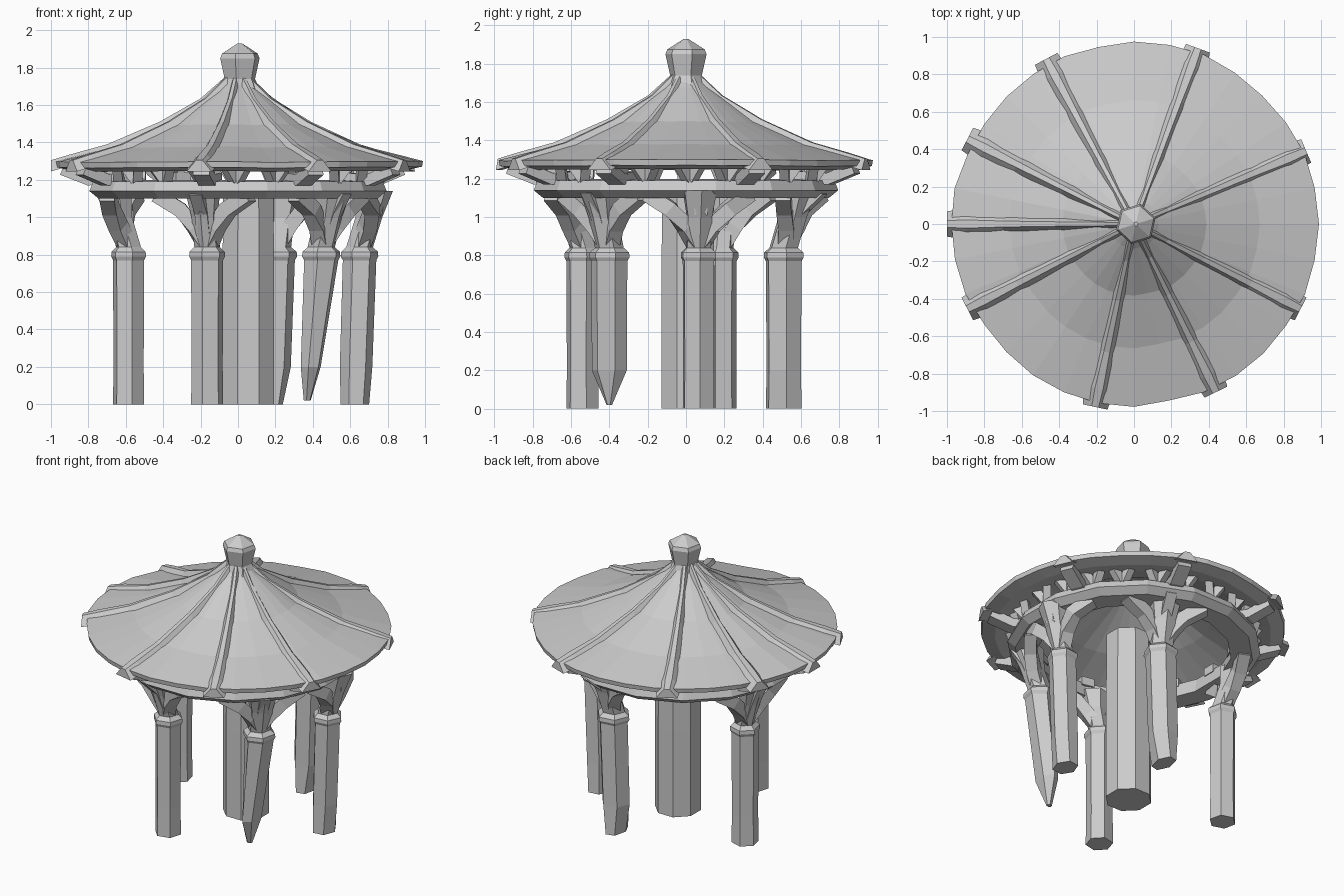
import bpy, bmesh, math, random
from mathutils import Vector

if "Cube" in bpy.data.objects:
    bpy.data.objects.remove(bpy.data.objects["Cube"])

random.seed(4)


def finish(bm, name):
    bmesh.ops.recalc_face_normals(bm, faces=bm.faces)
    me = bpy.data.meshes.new(name)
    bm.to_mesh(me)
    bm.free()
    ob = bpy.data.objects.new(name, me)
    bpy.context.collection.objects.link(ob)
    return ob


def loft(bm, rings, closed=False):
    """Skin equal-length rings of points; cap the ends or close the loop."""
    vs = [[bm.verts.new(p) for p in r] for r in rings]
    n = len(vs[0])
    pairs = list(zip(vs, vs[1:])) + ([(vs[-1], vs[0])] if closed else [])
    for a, b in pairs:
        for i in range(n):
            j = (i + 1) % n
            bm.faces.new((a[i], a[j], b[j], b[i]))
    if not closed:
        bm.faces.new(vs[0])
        bm.faces.new(vs[-1])


def ring(cx, cy, z, r, n, rot=0.0, sx=1.0):
    return [(cx + sx * r * math.cos(rot + math.tau * i / n),
             cy + r * math.sin(rot + math.tau * i / n), z) for i in range(n)]


def strut(bm, pts, w, h):
    """Square-section bar along a path."""
    rings = []
    for k, p in enumerate(pts):
        p = Vector(p)
        d = (Vector(pts[min(k + 1, len(pts) - 1)]) - Vector(pts[max(k - 1, 0)])).normalized()
        up = Vector((0, 0, 1)) if abs(d.z) < 0.95 else Vector((p.x, p.y, 0)).normalized()
        s = d.cross(up).normalized() * w / 2
        u = s.cross(d).normalized() * h / 2
        rings.append([p + s + u, p - s + u, p - s - u, p + s - u])
    loft(bm, rings)


def polar(r, a, z):
    return (r * math.cos(a), r * math.sin(a), z)


# roof: round shell, concave cone with thick eave, slightly wider to the right
profile = [(0.06, 1.73), (0.13, 1.67), (0.38, 1.495), (0.66, 1.375), (0.97, 1.295),
           (0.965, 1.265), (0.88, 1.245), (0.76, 1.265), (0.5, 1.37), (0.06, 1.60)]
N = 32
bm = bmesh.new()
wob = [random.uniform(-0.01, 0.01) + 0.025 * max(0, math.cos(math.tau * i / N)) ** 3 for i in range(N)]
rings = []
for r, z in profile:
    rings.append([polar(r * (1 + wob[i]), math.tau * i / N, z + wob[i] * 0.3) for i in range(N)])
loft(bm, rings, closed=True)
finish(bm, "roof")

# roof ridges, widening to blunt ends
ridge_angles = [23, 70, 118, 153, 180, -153, -102, -64, -27]
ridge_path = [(0.07, 1.75, 0.04), (0.2, 1.635, 0.05), (0.42, 1.51, 0.06),
              (0.7, 1.39, 0.08), (0.9, 1.335, 0.11), (1.0, 1.305, 0.09)]
bm = bmesh.new()
for deg in ridge_angles:
    a = math.radians(deg)
    t = Vector((-math.sin(a), math.cos(a), 0))
    rings = []
    for r, z, w in ridge_path:
        p = Vector(polar(r, a, z))
        dz = Vector((0, 0, 0.06))
        rings.append([p - t * w * 0.75 - dz, p - t * w * 0.2, p + t * w * 0.2, p + t * w * 0.75 - dz])
    loft(bm, rings)
finish(bm, "roof_ridges")

# finial
bm = bmesh.new()
loft(bm, [ring(0.01, 0, z, r, 6, 0.3) for z, r in
          [(1.66, 0.12), (1.74, 0.085), (1.85, 0.11), (1.875, 0.1), (1.93, 0.012)]])
finish(bm, "finial")

# ring beam on the column heads
bm = bmesh.new()
M = 16
loft(bm, [ring(0, 0, z, r, M, math.pi / M) for r, z in
          [(0.62, 1.10), (0.76, 1.10), (0.81, 1.14), (0.79, 1.19), (0.64, 1.20)]], closed=True)
finish(bm, "ring_beam")

# short lattice between beam and roof
bm = bmesh.new()
for i in range(24):
    a = math.tau * i / 24 + random.uniform(-0.03, 0.03)
    for d in (-0.07, 0.07):
        strut(bm, [polar(0.74, a, 1.18), polar(0.79, a + d, 1.28)], 0.05, 0.05)
finish(bm, "eave_lattice")

# rafter ends under the ridges
bm = bmesh.new()
for deg in ridge_angles:
    a = math.radians(deg)
    strut(bm, [polar(0.62, a, 1.21), polar(0.8, a, 1.20), polar(0.94, a, 1.255)], 0.09, 0.06)
finish(bm, "rafter_ends")

# outer columns: x, y, radius, then foot offset x and foot scales x, y
columns = [(0.445, -0.40, 0.096, -0.075, 0.2, 0.15), (0.65, 0.065, 0.09, -0.025, 0.85, 1.0),
           (0.205, 0.51, 0.1, -0.025, 0.6, 1.0), (-0.585, 0.18, 0.087, 0.0, 1.0, 1.0),
           (-0.165, -0.54, 0.088, 0.0, 1.0, 1.0)]
for k, (x, y, R, dx, sx, sy) in enumerate(columns, 1):
    a = math.atan2(y, x)
    rad = math.hypot(x, y)
    ox, oy = math.cos(a), math.sin(a)
    mid = min(1.0, sx + 0.4)
    bm = bmesh.new()
    # shaft, capital and leaning neck
    loft(bm, [ring(x + dx, y, 0.02 if sy < 1 else 0, R * sy, 6, a, sx / sy),
              ring(x + dx * .75, y, 0.2, R * 0.97, 6, a, mid),
              ring(x, y, 0.77, R, 6, a), ring(x, y, 0.79, R * 1.12, 6, a),
              ring(x, y, 0.815, R * 1.1, 6, a), ring(x, y, 0.84, R * 0.8, 6, a),
              ring(x + ox * .05, y + oy * .05, 1.0, R * 0.8, 6, a),
              ring(x + ox * .08, y + oy * .08, 1.14, R * 1.1, 6, a)])
    finish(bm, "column_%d" % k)
    # curved braces to the beam: two sideways, one outwards
    bm = bmesh.new()
    for sgn in (-1, 1):
        strut(bm, [polar(rad, a, 0.84), polar(rad + .04, a + sgn * .10, 0.95),
                   polar(rad + .07, a + sgn * .21, 1.04), polar(0.70, a + sgn * .38, 1.12)], 0.08, 0.08)
    strut(bm, [polar(rad + .03, a, 0.88), polar(rad + .09, a, 1.03), polar(0.76, a, 1.14)], 0.07, 0.06)
    finish(bm, "brace_%d" % k)

# thick central pillar
bm = bmesh.new()
loft(bm, [ring(0.055, 0.01, z, r, 8, math.pi / 8) for z, r in [(0, 0.15), (0.6, 0.15), (1.19, 0.145)]])
finish(bm, "central_pillar")
